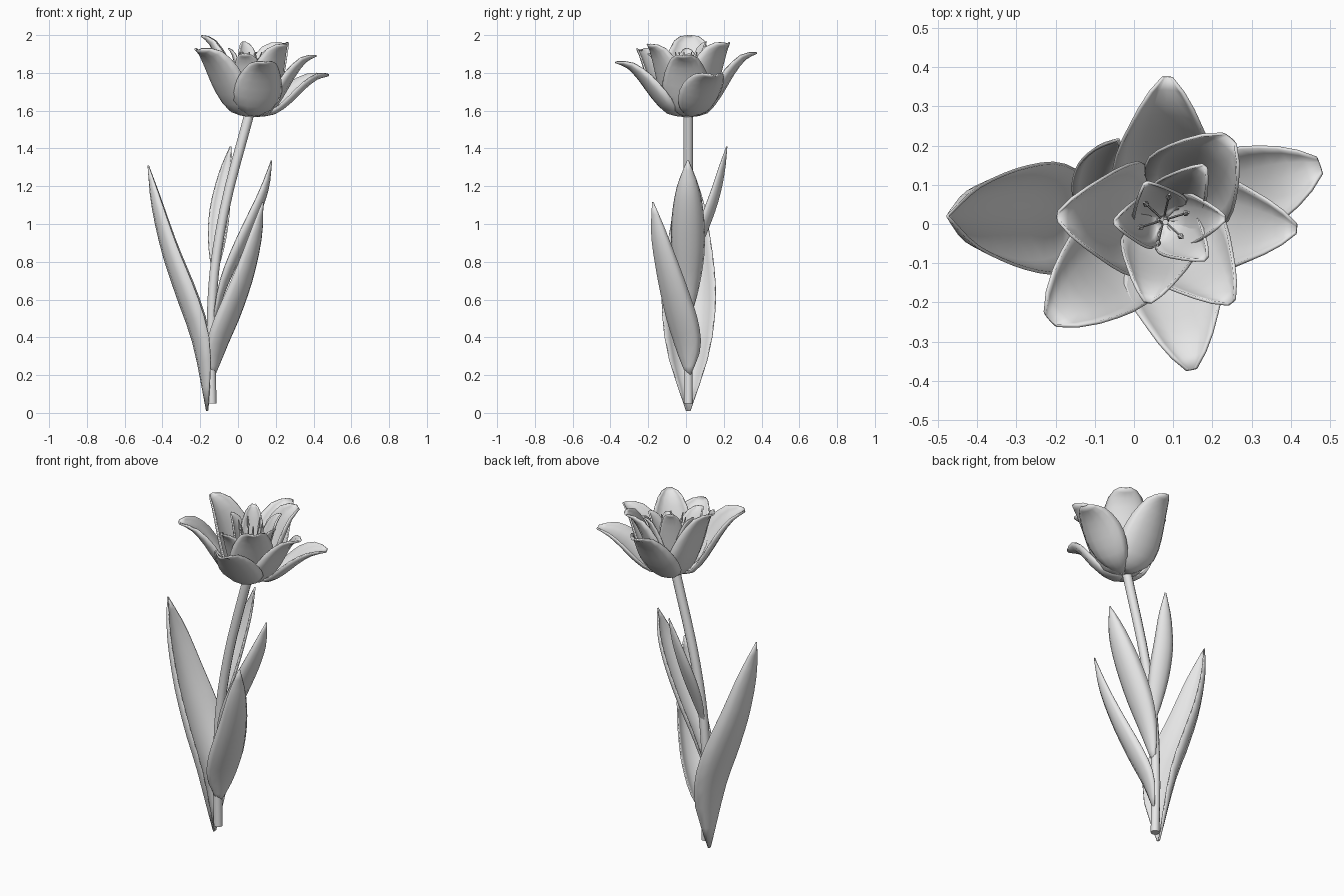
import bpy, bmesh, math
from mathutils import Vector

if "Cube" in bpy.data.objects:
    bpy.data.objects.remove(bpy.data.objects["Cube"])

mat = bpy.data.materials.new("plain grey")
mat.diffuse_color = (0.8, 0.8, 0.8, 1)
mat.use_nodes = True
mat.node_tree.nodes["Principled BSDF"].inputs["Base Color"].default_value = mat.diffuse_color
UP = Vector((0, 0, 1))


def sample(pts, t):
    """Catmull-Rom value at t in 0..1 along a list of vectors."""
    n = len(pts) - 1
    f = min(max(t, 0), 1) * n
    i = min(int(f), n - 1)
    f -= i
    b, c = pts[i], pts[i + 1]
    a = pts[i - 1] if i > 0 else b * 2 - c
    d = pts[i + 2] if i + 2 <= n else c * 2 - b
    return 0.5 * (2 * b + (c - a) * f + (2 * a - 5 * b + 4 * c - d) * f * f
                  + (3 * b - a - 3 * c + d) * f ** 3)


def finish(name, bm):
    bmesh.ops.recalc_face_normals(bm, faces=bm.faces)
    me = bpy.data.meshes.new(name)
    bm.to_mesh(me)
    bm.free()
    me.materials.append(mat)
    ob = bpy.data.objects.new(name, me)
    bpy.context.collection.objects.link(ob)
    bpy.context.view_layer.objects.active = ob
    ob.select_set(True)
    bpy.ops.object.shade_smooth_by_angle(angle=math.radians(50))
    ob.select_set(False)
    return ob


def blade(name, spine, widths, half, cup, rows=12, cols=6, thick=0.008):
    """Cupped leaf or petal swept along its midrib."""
    spine = [Vector(p) for p in spine]
    out = spine[-1] - spine[0]
    out.z = 0
    side = UP.cross(out.normalized())
    bm = bmesh.new()
    grid = []
    for r in range(rows + 1):
        t = r / rows
        c = sample(spine, t)
        tan = (sample(spine, t + 0.02) - sample(spine, t - 0.02)).normalized()
        inward = tan.cross(side)
        w = half * max(sample(widths, t), 0.02)
        row = []
        for k in range(cols + 1):
            u = 2 * k / cols - 1
            row.append(bm.verts.new(c + side * w * math.sin(u * 1.35) / math.sin(1.35)
                                    + inward * w * cup * u * u))
        grid.append(row)
    for a, b in zip(grid, grid[1:]):
        for k in range(cols):
            bm.faces.new((a[k], a[k + 1], b[k + 1], b[k]))
    ob = finish(name, bm)
    m = ob.modifiers.new("thickness", "SOLIDIFY")
    m.thickness = thick
    m.offset = 0


def tube(name, pts, r0, r1, rows=14, sides=10):
    """Round stalk along a curve, capped at both ends."""
    pts = [Vector(p) for p in pts]
    bm = bmesh.new()
    rings = []
    for r in range(rows + 1):
        t = r / rows
        c = sample(pts, t)
        tan = (sample(pts, t + 0.02) - sample(pts, t - 0.02)).normalized()
        a = Vector((0, 1, 0)).cross(tan).normalized()
        b = tan.cross(a)
        rad = r0 + (r1 - r0) * t
        rings.append([bm.verts.new(c + rad * (a * math.cos(k * math.tau / sides)
                      + b * math.sin(k * math.tau / sides))) for k in range(sides)])
    for p, q in zip(rings, rings[1:]):
        for k in range(sides):
            j = (k + 1) % sides
            bm.faces.new((p[k], p[j], q[j], q[k]))
    bm.faces.new(rings[0])
    bm.faces.new(rings[-1])
    finish(name, bm)


# Stem
tube("stem", [(-0.138, 0.012, 0.05), (-0.142, 0.012, 0.4), (-0.125, 0.012, 0.75),
              (-0.06, 0.012, 1.13), (0.062, 0.012, 1.59)], 0.024, 0.026)

# Leaves: midrib, width profile, half width, cup depth
LEAF_W = [0.06, 0.62, 0.96, 1.0, 0.85, 0.56, 0.02]
LOW_W = [0.06, 0.78, 1.0, 0.93, 0.74, 0.46, 0.02]
leaves = {
    "left_leaf": ([(-0.165, 0.012, 0.01), (-0.235, 0.015, 0.36), (-0.325, 0.018, 0.62),
                   (-0.4, 0.02, 0.85), (-0.455, 0.02, 1.1), (-0.475, 0.02, 1.31)],
                  LOW_W, 0.14, 0.75),
    "back_leaf": ([(-0.125, 0.01, 0.72), (-0.108, 0.06, 0.85), (-0.092, 0.12, 1.0),
                   (-0.078, 0.165, 1.13), (-0.058, 0.197, 1.27), (-0.04, 0.215, 1.41)],
                  LEAF_W, 0.055, 0.6),
    "right_leaf": ([(-0.13, 0.01, 0.48), (-0.06, 0.01, 0.67), (0.03, 0.01, 0.86),
                    (0.11, 0.01, 1.04), (0.16, 0.01, 1.19), (0.177, 0.01, 1.335)],
                   LEAF_W, 0.086, 0.7),
    "front_leaf": ([(-0.13, 0.012, 0.19), (-0.08, -0.015, 0.35), (-0.01, -0.06, 0.52),
                    (0.06, -0.11, 0.72), (0.11, -0.155, 0.93), (0.13, -0.175, 1.115)],
                   LOW_W, 0.095, 0.6),
}
for name, (spine, widths, half, cup) in leaves.items():
    blade(name, spine, widths, half, cup, rows=14)

# Petals: tip position, half width
POINTED = [0.15, 0.68, 0.98, 0.95, 0.74, 0.47, 0.09]
BLUNT = [0.15, 0.62, 0.9, 1.0, 0.88, 0.62, 0.18]
RISE = [(0.04, 0), (0.28, 0.06), (0.48, 0.33), (0.66, 0.66), (0.83, 0.9), (1, 1)]
HEART = Vector((0.075, 0.01, 1.57))


def petal(name, tip, half, cup, widths, base=HEART):
    d = Vector(tip) - base
    blade(name, [base + Vector((d.x * a, d.y * a, d.z * b)) for a, b in RISE],
          widths, half, cup, rows=10)


outer = [((0.085, 0.375, 1.905), 0.13, POINTED), ((0.475, 0.15, 1.785), 0.115, BLUNT),
         ((0.415, -0.012, 1.89), 0.128, POINTED), ((0.147, -0.372, 1.855), 0.13, POINTED),
         ((-0.215, -0.245, 1.92), 0.13, BLUNT), ((-0.195, 0.02, 1.995), 0.145, POINTED),
         ((0.245, 0.22, 1.955), 0.128, BLUNT), ((0.25, -0.2, 1.95), 0.122, POINTED)]
for i, (tip, half, widths) in enumerate(outer):
    petal(f"outer_petal_{i + 1}", tip, half, 0.45, widths)

inner = [((0.232, 0.015, 1.9), 0.07), ((0.18, 0.148, 1.93), 0.075),
         ((0.03, 0.105, 1.965), 0.075), ((-0.05, 0.005, 1.93), 0.07),
         ((0.035, -0.2, 1.9), 0.095), ((0.185, -0.088, 1.87), 0.07)]
for i, (tip, half) in enumerate(inner):
    petal(f"inner_petal_{i + 1}", tip, half, 0.4, POINTED, HEART + Vector((0, 0, 0.012)))

# Pistil and stamens
tube("pistil", [HEART, (0.08, 0.008, 1.7), (0.08, 0.005, 1.82)], 0.012, 0.008, 4, 6)
for i in range(6):
    a = math.tau * i / 6 + 0.3
    d = Vector((math.cos(a), math.sin(a), 0))
    top = HEART + d * 0.06 + UP * 0.3
    tube(f"stamen_{i + 1}", [HEART, HEART + d * 0.03 + UP * 0.15, top], 0.003, 0.003, 4, 5)
    tube(f"anther_{i + 1}", [top - UP * 0.015, top + d * 0.003 + UP * 0.012,
                             top + d * 0.008 + UP * 0.04], 0.008, 0.003, 3, 6)
